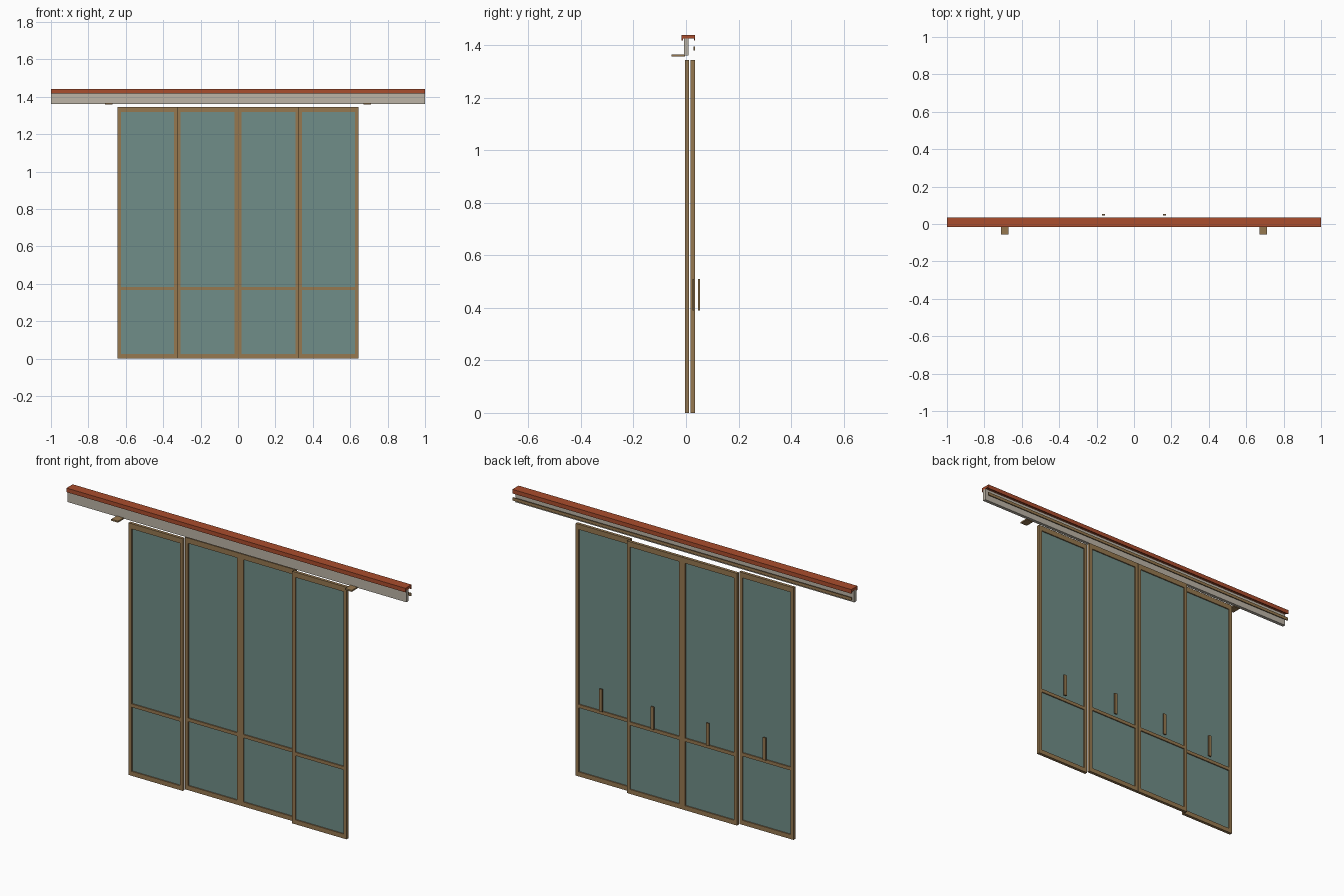
import bpy, bmesh

if "Cube" in bpy.data.objects:
    bpy.data.objects.remove(bpy.data.objects["Cube"])


def material(name, r, g, b):
    lin = lambda c: ((c / 255 + 0.055) / 1.055) ** 2.4
    m = bpy.data.materials.new(name)
    m.diffuse_color = (lin(r), lin(g), lin(b), 1)
    m.use_nodes = True
    m.node_tree.nodes["Principled BSDF"].inputs["Base Color"].default_value = m.diffuse_color
    return m


WOOD = material("brown frame", 150, 120, 80)
GLASS = material("teal glass", 112, 141, 136)
RED = material("rust red", 170, 77, 45)
GREY = material("warm grey", 188, 180, 166)


def boxes(name, mat, specs):
    """One object from boxes given as (x0, x1, y0, y1, z0, z1)."""
    bm = bmesh.new()
    for x0, x1, y0, y1, z0, z1 in specs:
        vs = bmesh.ops.create_cube(bm, size=1)["verts"]
        for v in vs:
            v.co = ((x0 + x1) / 2 + v.co.x * (x1 - x0),
                    (y0 + y1) / 2 + v.co.y * (y1 - y0),
                    (z0 + z1) / 2 + v.co.z * (z1 - z0))
    me = bpy.data.meshes.new(name)
    bm.to_mesh(me)
    bm.free()
    me.materials.append(mat)
    ob = bpy.data.objects.new(name, me)
    bpy.context.collection.objects.link(ob)
    return ob


H, STILE, TOP, BOTTOM = 1.345, 0.018, 0.028, 0.024
MID0, MID1 = 0.366, 0.384


def door(name, x0, x1, y0, y1):
    a, b = x0 + STILE, x1 - STILE
    # stiles and rails
    boxes(name + "_frame", WOOD, [
        (x0, a, y0, y1, 0, H), (b, x1, y0, y1, 0, H),
        (a, b, y0, y1, 0, BOTTOM), (a, b, y0, y1, H - TOP, H),
        (a, b, y0, y1, MID0, MID1)])
    # recessed panes
    c = (y0 + y1) / 2
    boxes(name + "_glass", GLASS, [
        (a, b, c - 0.002, c + 0.002, BOTTOM, MID0),
        (a, b, c - 0.002, c + 0.002, MID1, H - TOP)])
    # pull bar standing off the back
    m = (x0 + x1) / 2
    boxes(name + "_handle", WOOD,
          [(m - 0.009, m + 0.009, y1 + 0.012, y1 + 0.019, 0.39, 0.51)])


# outer doors run in the front track, inner doors in the back track
door("outer_left_door", -0.643, -0.323, -0.004, 0.012)
door("outer_right_door", 0.323, 0.643, -0.004, 0.012)
door("inner_left_door", -0.325, -0.0005, 0.018, 0.034)
door("inner_right_door", 0.0005, 0.325, 0.018, 0.034)

# red top channel with downturned lips
boxes("top_channel", RED, [
    (-1, 1, -0.017, 0.035, 1.426, 1.44),
    (-1, 1, -0.017, -0.012, 1.418, 1.426),
    (-1, 1, 0.030, 0.035, 1.418, 1.426)])
# grey fascia
boxes("fascia", GREY, [(-1, 1, -0.008, 0.010, 1.362, 1.426)])
# slim rear rail
boxes("rear_rail", WOOD, [(-1, 1, 0.029, 0.034, 1.38, 1.396)])
# front brackets
for side, s in (("left", -1), ("right", 1)):
    boxes(side + "_bracket", WOOD,
          [(s * 0.69 - 0.02, s * 0.69 + 0.02, -0.055, -0.004, 1.358, 1.366)])
